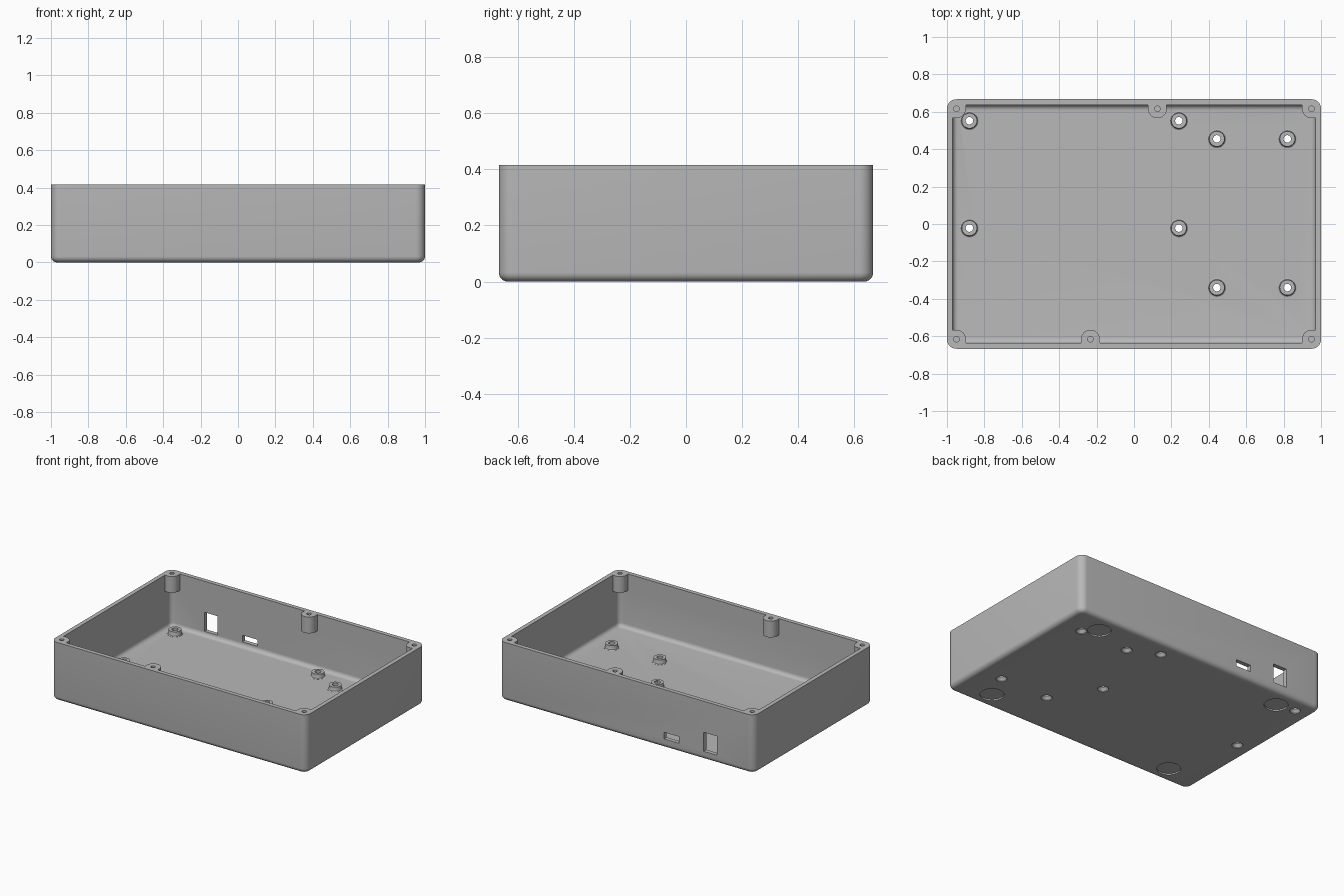
import bpy, bmesh, math
from mathutils import Vector

if "Cube" in bpy.data.objects:
    bpy.data.objects.remove(bpy.data.objects["Cube"])

X, Y, H = 1.0, 0.667, 0.415      # half width, half depth, height
WALL, FLOOR = 0.03, 0.03

grey = bpy.data.materials.new("plain grey")
grey.use_nodes = True
grey.diffuse_color = (0.48, 0.48, 0.48, 1)
grey.node_tree.nodes["Principled BSDF"].inputs["Base Color"].default_value = grey.diffuse_color


def finish(name, bm):
    bmesh.ops.recalc_face_normals(bm, faces=bm.faces)
    mesh = bpy.data.meshes.new(name)
    bm.to_mesh(mesh)
    bm.free()
    mesh.materials.append(grey)
    obj = bpy.data.objects.new(name, mesh)
    bpy.context.collection.objects.link(obj)
    return obj


def box(name, lo, hi, rounds=()):
    """Box between two corners; each round is (edge rule, radius, segments)."""
    lo, hi = Vector(lo), Vector(hi)
    bm = bmesh.new()
    bmesh.ops.create_cube(bm, size=1)
    for v in bm.verts:
        v.co = [lo[i] + (v.co[i] + 0.5) * (hi[i] - lo[i]) for i in range(3)]
    for rule, radius, segments in rounds:
        edges = [e for e in bm.edges if rule(e.verts[0].co, e.verts[1].co)]
        bmesh.ops.bevel(bm, geom=edges, offset=radius, segments=segments,
                        profile=0.5, affect='EDGES', clamp_overlap=False)
    return finish(name, bm)


def lathe(name, profile, x, y, steps=32):
    """Closed solid turned about a vertical axis from (radius, height) points."""
    bm = bmesh.new()
    points = [(0, profile[0][1])] + list(profile) + [(0, profile[-1][1])]
    verts = [bm.verts.new((x + r, y, z)) for r, z in points]
    edges = [bm.edges.new(pair) for pair in zip(verts, verts[1:])]
    bmesh.ops.spin(bm, geom=verts + edges, cent=(x, y, 0), axis=(0, 0, 1),
                   angle=math.tau, steps=steps)
    bmesh.ops.remove_doubles(bm, verts=bm.verts, dist=0.0001)
    return finish(name, bm)


def combine(body, tool, operation):
    """Apply a boolean to the body and discard the tool."""
    tool.hide_render = True
    mod = body.modifiers.new(operation, 'BOOLEAN')
    mod.operation, mod.object, mod.solver = operation, tool, 'EXACT'
    bpy.context.view_layer.objects.active = body
    bpy.ops.object.modifier_apply(modifier=mod.name)
    bpy.data.objects.remove(tool)


def upright(a, b):
    return abs(a.z - b.z) > 0.05


def bottom_of(z):
    return lambda a, b: abs(a.z - z) < 1e-4 and abs(b.z - z) < 1e-4


# Outer tray and its hollow, both with rounded corners and lower edges
tray = box("enclosure_tray", (-X, -Y, 0), (X, Y, H),
           [(upright, 0.05, 8), (bottom_of(0), 0.032, 6)])
hollow = box("hollow", (WALL - X, WALL - Y, FLOOR), (X - WALL, Y - WALL, H + 0.1),
             [(upright, 0.032, 6), (bottom_of(FLOOR), 0.028, 6)])
combine(tray, hollow, 'DIFFERENCE')

# Lid screw bosses: corners and one in each long wall
R, DROP = 0.05, 0.115
BX, BY = 0.949, 0.616
bosses = [(sx * BX, sy * BY) for sx in (-1, 1) for sy in (-1, 1)]
bosses += [(0.125, BY), (-0.233, -BY)]
for x, y in bosses:
    sy = math.copysign(1, y)
    corner = abs(x) > 0.9
    sx = math.copysign(1, x)
    inner_y, outer_y = y - sy * R, sy * (Y - 0.02)
    if corner:
        xs = sorted((x - sx * R, sx * (X - 0.02)))
    else:
        xs = (x - R, x + R)
    ys = sorted((inner_y, outer_y))

    def inside(a, b):
        on_side = not corner or abs(a.x - (x - sx * R)) < 1e-4
        return upright(a, b) and abs(a.y - inner_y) < 1e-4 and on_side

    boss = box("lid_boss", (xs[0], ys[0], H - DROP), (xs[1], ys[1], H),
               [(inside, R - 0.0005, 10)])
    combine(tray, boss, 'UNION')
    pilot = lathe("pilot_hole", [(0.015, H - 0.09), (0.015, H + 0.05)], x, y, 20)
    combine(tray, pilot, 'DIFFERENCE')

# Board standoffs with flared feet, drilled through and countersunk below
standoffs = [(x, y) for x in (-0.88, 0.24) for y in (-0.022, 0.552)]
standoffs += [(x, y) for x in (0.443, 0.82) for y in (-0.34, 0.455)]
TOP = 0.062
for x, y in standoffs:
    post = lathe("standoff", [(0.05, FLOOR - 0.01), (0.05, FLOOR + 0.001),
                              (0.044, FLOOR + 0.004), (0.041, FLOOR + 0.01),
                              (0.041, TOP)], x, y)
    combine(tray, post, 'UNION')
    drill = lathe("screw_hole", [(0.036, -0.02), (0.036, 0.004), (0.02, 0.024),
                                 (0.02, TOP + 0.05)], x, y, 24)
    combine(tray, drill, 'DIFFERENCE')

# Shallow round recesses for the rubber feet
for sx in (-1, 1):
    for sy in (-1, 1):
        recess = lathe("foot_recess", [(0.077, -0.05), (0.077, 0.01)],
                       sx * 0.737, sy * 0.533, 40)
        combine(tray, recess, 'DIFFERENCE')

# Connector openings in the back wall
for x0, x1, z0, z1 in ((-0.71, -0.605, 0.06, 0.195), (-0.412, -0.295, 0.065, 0.112)):
    port = box("port", (x0, Y - 0.08, z0), (x1, Y + 0.05, z1))
    combine(tray, port, 'DIFFERENCE')

# Smooth the curved faces, keep the edges crisp
bpy.ops.object.select_all(action='DESELECT')
tray.select_set(True)
bpy.context.view_layer.objects.active = tray
bpy.ops.object.shade_smooth_by_angle(angle=math.radians(30))
